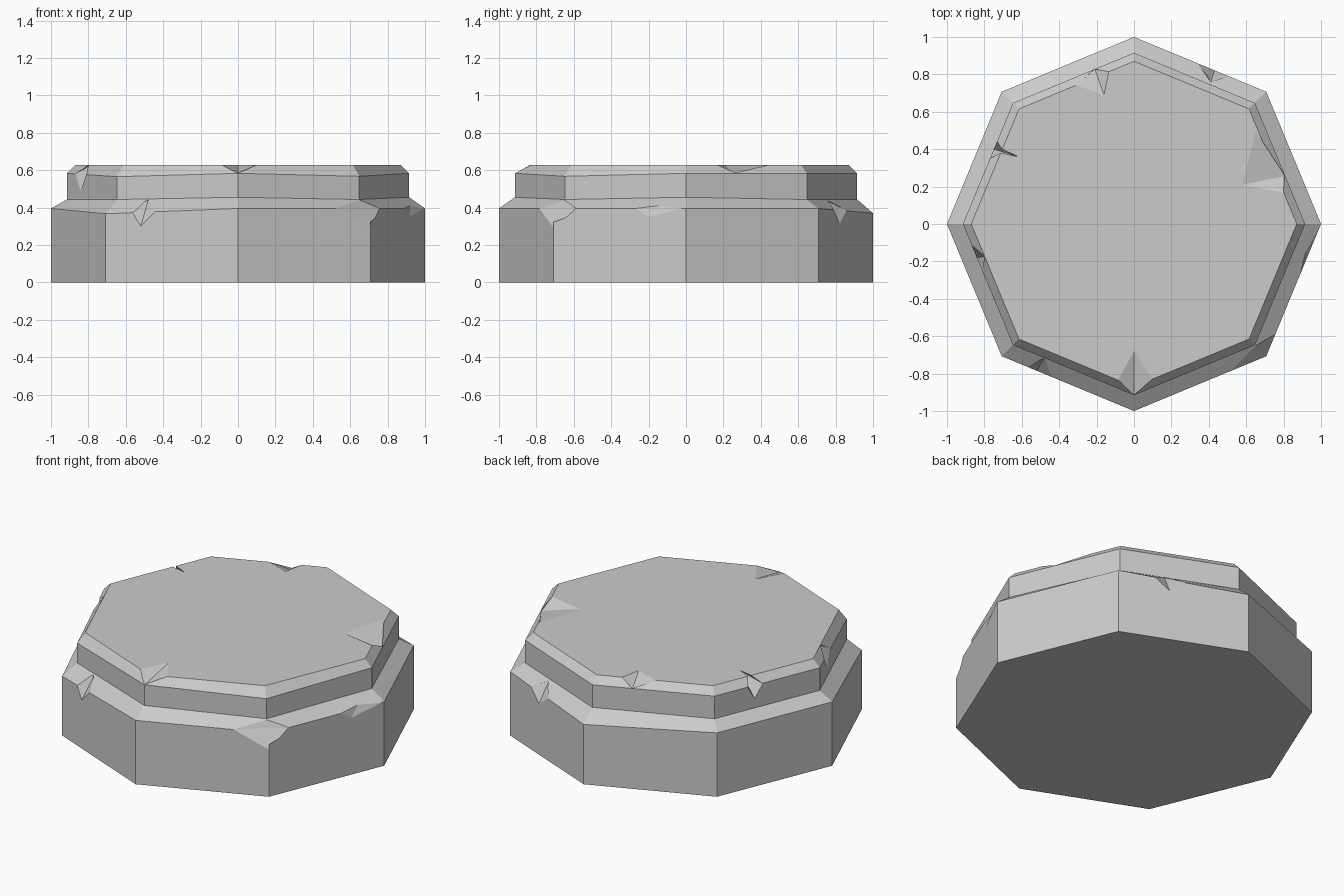
import bpy, bmesh, math
from mathutils import Vector

if "Cube" in bpy.data.objects:
    bpy.data.objects.remove(bpy.data.objects["Cube"])

# Profile of the eight-sided block: radius, height
PROFILE = [(1, 0), (1, .395), (.915, .443), (.915, .583), (.87, .627)]
# Worn corners: (ring, corner) -> height
WORN = {(1, 5): .367, (1, 2): .37, (2, 6): .455, (2, 0): .455,
        (3, 5): .565, (3, 7): .567}


def mesh_object(name, bm):
    bmesh.ops.recalc_face_normals(bm, faces=bm.faces)
    me = bpy.data.meshes.new(name)
    bm.to_mesh(me)
    bm.free()
    ob = bpy.data.objects.new(name, me)
    bpy.context.collection.objects.link(ob)
    return ob


# Stepped octagonal stone
bm = bmesh.new()
rings = []
for i, (r, z) in enumerate(PROFILE):
    rings.append([bm.verts.new((r * math.cos(k * math.pi / 4),
                                r * math.sin(k * math.pi / 4),
                                WORN.get((i, k), z))) for k in range(8)])
for a, b in zip(rings, rings[1:]):
    for k in range(8):
        n = (k + 1) % 8
        bm.faces.new((a[k], a[n], b[n], b[k]))
bm.faces.new(rings[0][::-1])
bm.faces.new(rings[-1])
stone = mesh_object("stone_plinth", bm)

# Chips knocked out of the edges; each is the hull of its corner points
CHIPS = [
    # lower step
    [(-.52, -.785, .3), (-.575, -.762, .39), (-.43, -.822, .39), (-.48, -.715, .44)],
    [(.707, -.707, .29), (.52, -.785, .395), (.757, -.587, .395), (.65, -.65, .443)],
    [(.917, -.2, .35), (.888, -.27, .395), (.994, -.015, .395), (.92, -.13, .425)],
    [(.43, .822, .315), (.34, .859, .385), (.51, .789, .39), (.41, .755, .435)],
    # upper step
    [(-.84, -.181, .49), (-.87, -.109, .58), (-.81, -.253, .58), (-.79, -.17, .625)],
    [(-.75, .4, .5), (-.77, .35, .58), (-.732, .442, .58), (-.62, .36, .627)],
    [(-.16, .69, .627), (-.31, .742, .627), (-.21, .828, .57), (-.135, .815, .627)],
    [(0, -.68, .627), (-.085, -.835, .627), (.1, -.828, .627), (0, -.915, .581)],
    [(.58, .21, .627), (.8, .165, .627), (.808, .257, .572), (.65, .5, .627)],
]
bm = bmesh.new()
for pts in CHIPS:
    mid = sum((Vector(p) for p in pts), Vector()) / len(pts)
    out = Vector((mid.x, mid.y, 0)).normalized() * .06 + Vector((0, 0, .08))
    verts = [bm.verts.new(p) for p in pts + [mid + out]]
    res = bmesh.ops.convex_hull(bm, input=verts)
    spare = {g for g in res["geom_interior"] + res["geom_unused"]
             if isinstance(g, bmesh.types.BMVert)}
    bmesh.ops.delete(bm, geom=list(spare), context='VERTS')
chips = mesh_object("chip_cutters", bm)
chips.hide_render = True

cut = stone.modifiers.new("chips", 'BOOLEAN')
cut.operation = 'DIFFERENCE'
cut.solver = 'EXACT'
cut.object = chips
bpy.context.view_layer.objects.active = stone
stone.select_set(True)
bpy.ops.object.modifier_apply(modifier="chips")
bpy.data.objects.remove(chips)
